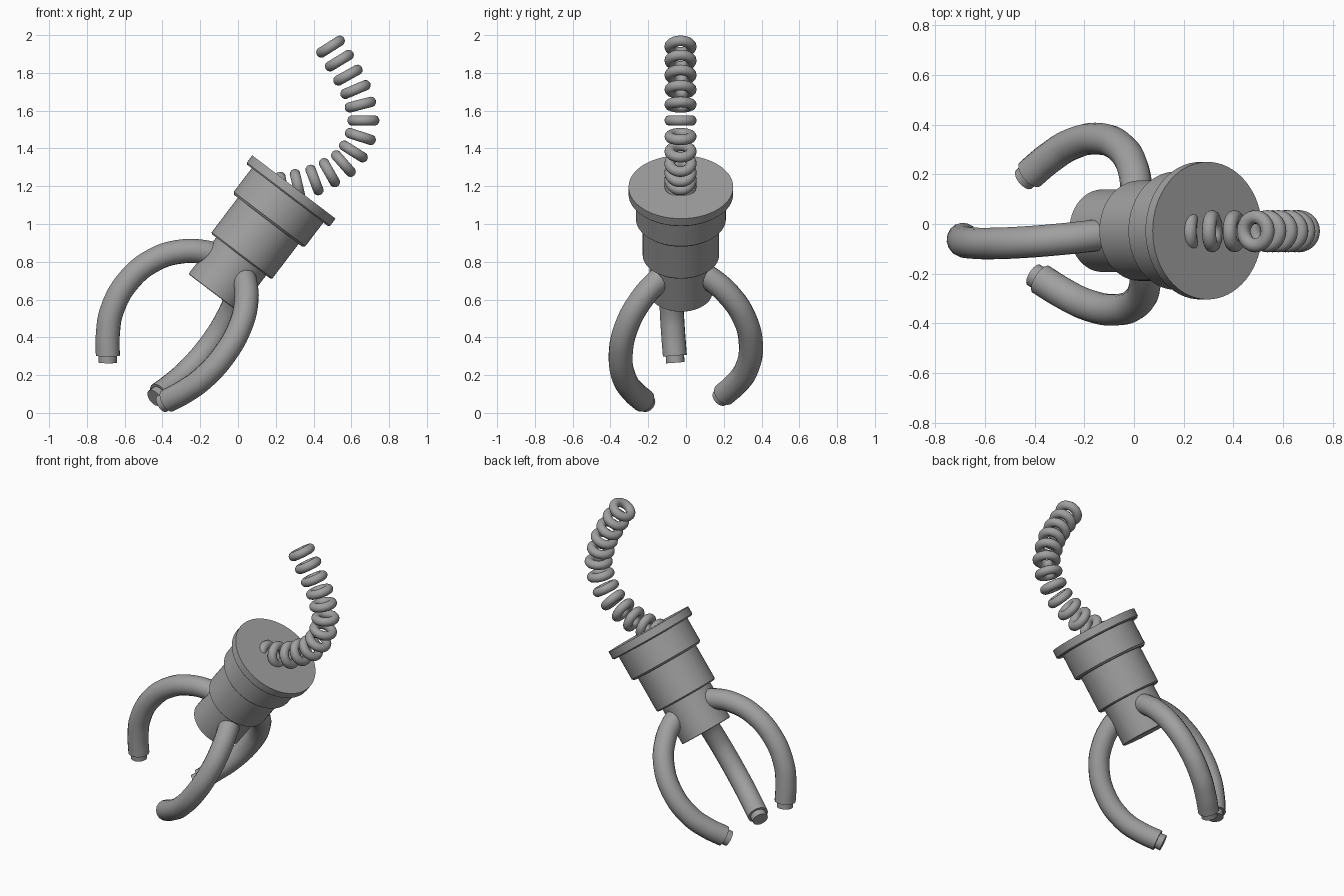
import bpy, bmesh, math
from mathutils import Matrix, Vector

cube = bpy.data.objects.get("Cube")
if cube:
    bpy.data.objects.remove(cube, do_unlink=True)

grey = bpy.data.materials.new("plain_grey")
grey.use_nodes = True
grey.diffuse_color = (0.35, 0.35, 0.35, 1)
grey.node_tree.nodes["Principled BSDF"].inputs["Base Color"].default_value = grey.diffuse_color

# Tilted claw frame: local z runs down the body axis from the cap centre
TILT = math.radians(37.2)
s, c = math.sin(TILT), math.cos(TILT)
frame = Matrix(((-c, 0, -s, 0.296), (0, 1, 0, -0.027), (s, 0, -c, 1.196), (0, 0, 0, 1)))


def finish(obj):
    bpy.ops.object.select_all(action="DESELECT")
    obj.select_set(True)
    bpy.context.view_layer.objects.active = obj
    if obj.type == "CURVE":
        bpy.ops.object.convert(target="MESH")
        obj = bpy.context.object
    obj.data.materials.clear()
    obj.data.materials.append(grey)
    bpy.ops.object.shade_smooth_by_angle(angle=math.radians(35))
    return obj


def lathe(name, profile, matrix, steps=64, closed=False):
    """Spin (radius, height) points around local z."""
    bm = bmesh.new()
    verts = [bm.verts.new((r, 0, h)) for r, h in profile]
    pairs = list(zip(verts, verts[1:]))
    if closed:
        pairs.append((verts[-1], verts[0]))
    edges = [bm.edges.new(p) for p in pairs]
    bmesh.ops.spin(bm, geom=verts + edges, cent=(0, 0, 0), axis=(0, 0, 1),
                   angle=math.tau, steps=steps)
    bmesh.ops.remove_doubles(bm, verts=bm.verts, dist=0.0001)
    bmesh.ops.recalc_face_normals(bm, faces=bm.faces)
    mesh = bpy.data.meshes.new(name)
    bm.to_mesh(mesh)
    bm.free()
    obj = bpy.data.objects.new(name, mesh)
    bpy.context.collection.objects.link(obj)
    obj.matrix_world = matrix
    return finish(obj)


def tube(name, points, radius, matrix):
    """Round capped tube along a smooth path."""
    curve = bpy.data.curves.new(name, "CURVE")
    curve.dimensions = "3D"
    curve.bevel_depth = radius
    curve.bevel_resolution = 6
    curve.resolution_u = 8
    curve.use_fill_caps = True
    spline = curve.splines.new("BEZIER")
    spline.bezier_points.add(len(points) - 1)
    for bp, p in zip(spline.bezier_points, points):
        bp.co = p
        bp.handle_left_type = bp.handle_right_type = "AUTO"
    obj = bpy.data.objects.new(name, curve)
    bpy.context.collection.objects.link(obj)
    obj.matrix_world = matrix
    return finish(obj)


# Stepped body: each stage is a cylinder with a chamfered lower rim
for name, radius, top, bottom, bevel in (
        ("cap_disc", 0.277, 0, 0.056, 0.008),
        ("upper_collar", 0.238, 0.04, 0.225, 0.012),
        ("middle_barrel", 0.202, 0.2, 0.462, 0.008),
        ("lower_barrel", 0.166, 0.44, 0.705, 0.003)):
    lathe(name, [(0, top), (radius, top), (radius, bottom - bevel),
                 (radius - bevel, bottom), (0, bottom)], frame)

# Three curved fingers around the body, each with a narrow tip
path = [(0.09, 0.53), (0.172, 0.562), (0.273, 0.635), (0.358, 0.752), (0.401, 0.923),
        (0.375, 1.104), (0.315, 1.218), (0.247, 1.307)]
finger = [Vector((r, 0, t)) for r, t in path]
end = finger[-1]
aim = Vector((-0.6, 0, 0.8))
for i, side in enumerate(("outer", "back", "front")):
    turn = frame @ Matrix.Rotation(math.radians(-7.4 + 120 * i), 4, "Z")
    tube(side + "_finger", finger, 0.064, turn)
    tube(side + "_finger_tip", [end - aim * 0.02, end + aim * 0.037], 0.049, turn)

# Cable: separate rings threaded along a bent path (x, z)
cable = [(0.49, 1.939), (0.537, 1.865), (0.582, 1.788), (0.622, 1.712), (0.648, 1.632),
         (0.664, 1.548), (0.648, 1.463), (0.611, 1.384), (0.558, 1.32), (0.484, 1.272),
         (0.405, 1.233), (0.315, 1.208), (0.235, 1.193)]
centres = [Vector((x, -0.029, z)) for x, z in cable]
ring = [(0.057 + 0.028 * math.cos(a), 0.028 * math.sin(a))
        for a in (math.tau * k / 14 for k in range(14))]
for i, p in enumerate(centres):
    tangent = centres[min(i + 1, len(centres) - 1)] - centres[max(i - 1, 0)]
    place = Matrix.Translation(p) @ tangent.to_track_quat("Z", "Y").to_matrix().to_4x4()
    lathe("cable_ring_%02d" % (i + 1), ring, place, steps=36, closed=True)
